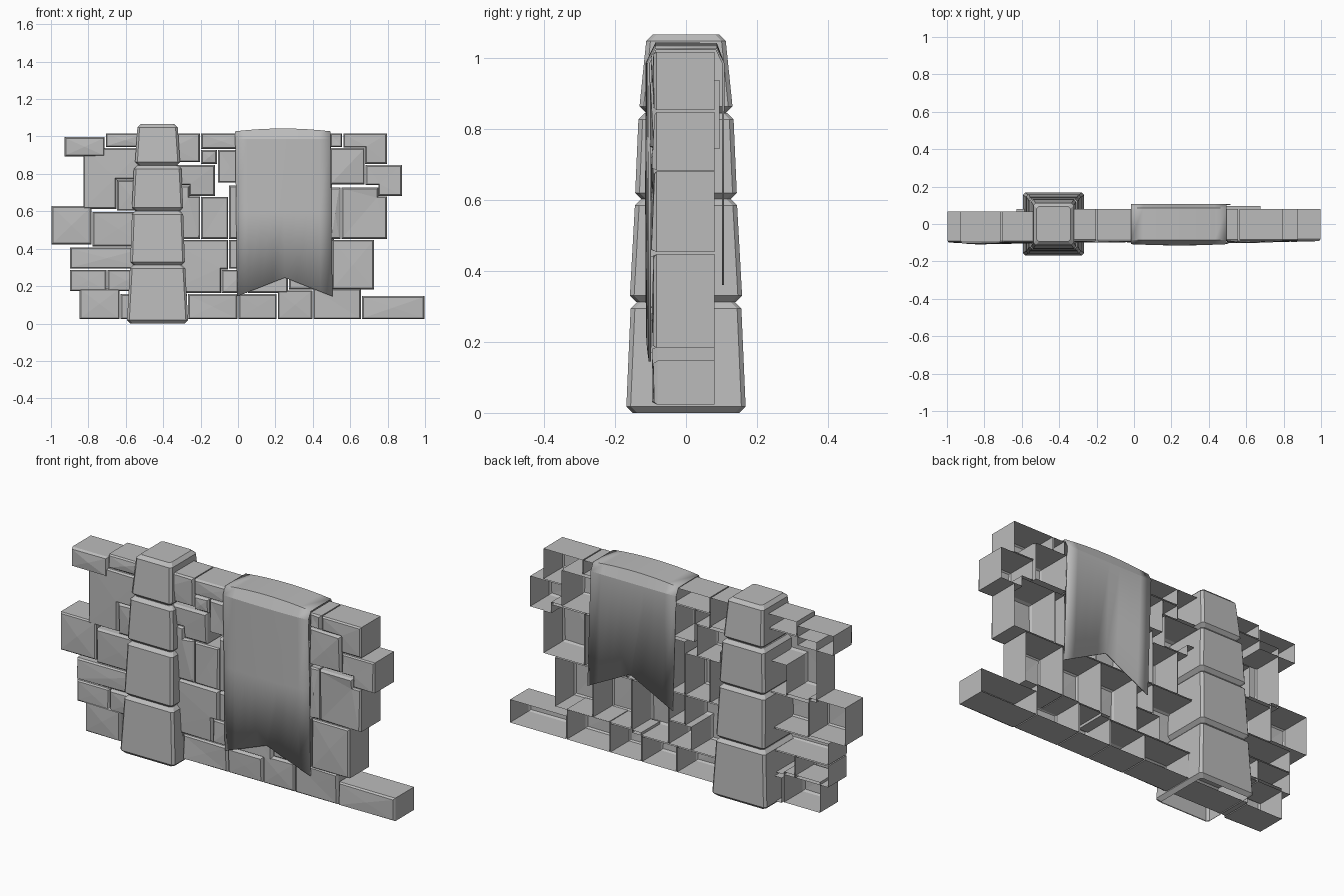
import bpy, bmesh, random
from math import radians

random.seed(4)
if "Cube" in bpy.data.objects:
    bpy.data.objects.remove(bpy.data.objects["Cube"], do_unlink=True)

GREY = 0.5
stone = bpy.data.materials.new("plain grey")
stone.use_nodes = True
stone.diffuse_color = (GREY, GREY, GREY, 1)
stone.node_tree.nodes["Principled BSDF"].inputs["Base Color"].default_value = (GREY, GREY, GREY, 1)


def finish(name, bm):
    mesh = bpy.data.meshes.new(name)
    bm.to_mesh(mesh)
    bm.free()
    mesh.materials.append(stone)
    obj = bpy.data.objects.new(name, mesh)
    bpy.context.collection.objects.link(obj)
    return obj


def outline(x0, x1, z0, z1, corner=None, nx=0, nz=0):
    """Rectangle in hundredths, with an optional corner cut back to (nx, nz)."""
    gap = 0.3
    x0, x1, z0, z1 = x0 + gap, x1 - gap, z0 + gap, z1 - gap
    corners = {"bl": [(x0, z0)], "br": [(x1, z0)], "tr": [(x1, z1)], "tl": [(x0, z1)]}
    cuts = {"bl": [(x0, nz), (nx, nz), (nx, z0)],
            "br": [(nx, z0), (nx, nz), (x1, nz)],
            "tr": [(x1, nz), (nx, nz), (nx, z1)],
            "tl": [(nx, z1), (nx, nz), (x0, nz)]}
    if corner:
        corners[corner] = cuts[corner]
    return [(x / 100, z / 100) for pts in corners.values() for x, z in pts]


def add_brick(bm, pts, front, back):
    """Shell open at the back, with a bevelled and slightly uneven front."""
    f = [bm.verts.new((x, front, z)) for x, z in pts]
    b = [bm.verts.new((x, back, z)) for x, z in pts]
    face = bm.faces.new(f)
    n = len(pts)
    for i in range(n):
        j = (i + 1) % n
        bm.faces.new((f[j], f[i], b[i], b[j]))
    bm.normal_update()
    bmesh.ops.inset_region(bm, faces=[face], thickness=0.01, depth=0.01)
    for v in face.verts:
        v.co.y += random.uniform(-0.006, 0.005)
    if n == 4:
        centre = bmesh.ops.poke(bm, faces=[face])["verts"][0]
        centre.co.y += random.uniform(-0.007, 0.003)
    else:
        bmesh.ops.triangulate(bm, faces=[face])


def bricks(name, rows, front, back):
    bm = bmesh.new()
    for row in rows:
        add_brick(bm, outline(*row), front, back)
    return finish(name, bm)


# Wall left of the pillar
bricks("right_wall_bricks", [
    (-93, -71, 89, 100), (-71, -50, 94, 102),
    (-83, -50, 61, 94, "br", -65, 77), (-65, -50, 60, 77),
    (-100, -78, 42, 63), (-78, -50, 41, 60),
    (-90, -50, 29, 41), (-90, -70, 17, 29), (-70, -50, 17, 29),
    (-85, -63, 2, 19),
], -0.09, 0.067)

# Wall between the pillar and the banner
bricks("middle_wall_bricks", [
    (-50, -20, 86, 102), (-20, 2, 93, 102),
    (-38, -12, 68, 85, "bl", -26, 74), (-20, -11, 85, 93),
    (-11, 2, 75, 93), (-38, -20, 45, 74, "tr", -26, 68),
    (-20, -5, 45, 68), (-5, 4, 45, 74),
    (-38, -5, 16, 45, "br", -9, 29), (-9, 5, 16, 29), (-5, 5, 29, 45),
], -0.083, 0.08)

# Wall behind and beyond the banner
bricks("left_wall_bricks", [
    (2, 26, 74, 102), (26, 49, 86, 102), (26, 49, 74, 86),
    (4, 30, 45, 74), (30, 49, 45, 74),
    (5, 27, 16, 45), (27, 50, 18, 45),
    (49, 56, 94, 102), (56, 80, 85, 102, "bl", 68, 94),
    (68, 88, 68, 85, "bl", 75, 74),
    (49, 55, 45, 73), (55, 80, 45, 73, "tr", 75, 68),
    (50, 73, 18, 45),
], -0.083, 0.08)
bricks("deep_brick", [(49, 68, 74, 94)], -0.085, 0.095)

# Bottom course
bricks("bottom_course", [
    (-63, -27, 2, 16), (-27, 0, 2, 16), (0, 21, 2, 16),
    (21, 40, 2, 18), (40, 66, 2, 19), (66, 100, 2, 15),
], -0.08, 0.08)


# Tapering pillar of four chamfered blocks, open underneath
def ring(bm, z, hx, hy, chamfer, cx=-0.43):
    pts = []
    for sx, sy in ((-1, -1), (1, -1), (1, 1), (-1, 1)):
        a = (cx + sx * hx, sy * (hy - chamfer), z)
        b = (cx + sx * (hx - chamfer), sy * hy, z)
        pts += [a, b] if sx == sy else [b, a]
    return [bm.verts.new(p) for p in pts]


pillar = bmesh.new()
EDGE = 0.018
blocks = [(0.0, 0.312, 0.163, 0.168, 0.148, 0.156),
          (0.312, 0.602, 0.146, 0.158, 0.137, 0.144),
          (0.602, 0.845, 0.137, 0.143, 0.127, 0.134),
          (0.845, 1.066, 0.12, 0.131, 0.108, 0.112)]
rings = []
for z0, z1, bx, by, tx, ty in blocks:
    for z, hx, hy in ((z0, bx - EDGE, by - EDGE), (z0 + EDGE, bx, by),
                      (z1 - EDGE, tx, ty), (z1, tx - EDGE, ty - EDGE)):
        rings.append(ring(pillar, z, hx, hy, 0.012))
for low, high in zip(rings, rings[1:]):
    for i in range(8):
        j = (i + 1) % 8
        pillar.faces.new((low[i], low[j], high[j], high[i]))
pillar.faces.new(rings[-1])
bmesh.ops.recalc_face_normals(pillar, faces=pillar.faces)
finish("pillar", pillar)

# Cloth banner draped over the wall, with swallow-tail ends
banner = bmesh.new()
COLS = 8
columns = []
for c in range(COLS + 1):
    u = c / COLS
    tail = 1 - abs(2 * u - 1)
    bulge = 1 - (2 * u - 1) ** 2
    top = 1.025 + 0.015 * bulge
    path = [(-0.102 - 0.008 * bulge, 0.145 + 0.1 * tail, 0.01),
            (-0.102 - 0.01 * bulge, 0.6, 0.005),
            (-0.105 - 0.006 * bulge, 0.985, 0),
            (-0.085, top, 0), (0.085, top, 0),
            (0.105, 0.985, 0), (0.104, 0.36 + 0.13 * tail, 0.02)]
    columns.append([banner.verts.new((-0.015 + 0.51 * u + skew, y, z))
                    for y, z, skew in path])
for left, right in zip(columns, columns[1:]):
    for i in range(len(left) - 1):
        banner.faces.new((left[i], right[i], right[i + 1], left[i + 1]))
cloth = finish("banner", banner)
thick = cloth.modifiers.new("thickness", "SOLIDIFY")
thick.thickness = 0.006
thick.offset = 0
bpy.context.view_layer.objects.active = cloth
cloth.select_set(True)
bpy.ops.object.shade_smooth_by_angle(angle=radians(20))
